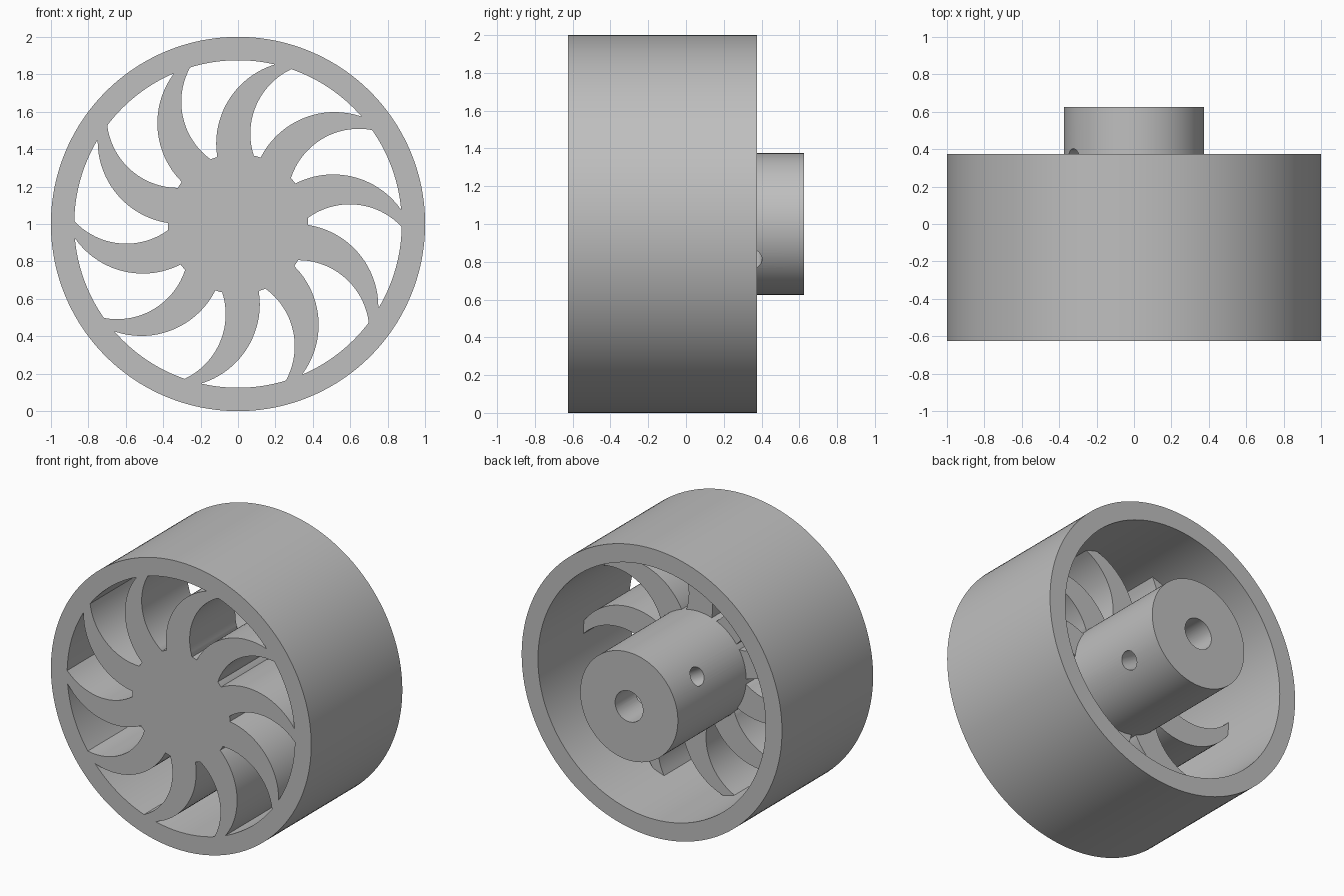
import bpy, bmesh
from math import radians, sin, cos, pi
from mathutils import Vector, Matrix

if "Cube" in bpy.data.objects:
    bpy.data.objects.remove(bpy.data.objects["Cube"], do_unlink=True)

FRONT, PLATE_BACK, RIM_BACK, HUB_BACK = -0.625, -0.125, 0.375, 0.625
RIM_R, INNER_R, HUB_R = 1.0, 0.875, 0.375
SPOKES = 10
STEP = 2 * pi / SPOKES
AXIS = Vector((0, 0, 1))  # wheel centre in x, y, z

grey = bpy.data.materials.new("plain_grey")
grey.use_nodes = True
grey.diffuse_color = (0.52, 0.52, 0.52, 1)
grey.node_tree.nodes["Principled BSDF"].inputs["Base Color"].default_value = grey.diffuse_color


def make_object(name, bm):
    bmesh.ops.recalc_face_normals(bm, faces=bm.faces)
    mesh = bpy.data.meshes.new(name)
    bm.to_mesh(mesh)
    bm.free()
    mesh.materials.append(grey)
    obj = bpy.data.objects.new(name, mesh)
    bpy.context.collection.objects.link(obj)
    return obj


def smooth(obj):
    bpy.ops.object.select_all(action='DESELECT')
    obj.select_set(True)
    bpy.context.view_layer.objects.active = obj
    bpy.ops.object.shade_smooth_by_angle(angle=radians(30))


def cylinder(name, radius, start, end, segments):
    """Cylinder between two points."""
    bm = bmesh.new()
    line = end - start
    place = Matrix.Translation((start + end) / 2) @ line.to_track_quat('Z', 'Y').to_matrix().to_4x4()
    bmesh.ops.create_cone(bm, cap_ends=True, segments=segments, radius1=radius,
                          radius2=radius, depth=line.length, matrix=place)
    return make_object(name, bm)


def cut(target, cutter):
    cutter.hide_render = True
    cutter.hide_viewport = True
    mod = target.modifiers.new("cut", 'BOOLEAN')
    mod.operation, mod.solver, mod.object = 'DIFFERENCE', 'EXACT', cutter


def apply_modifiers(obj):
    graph = bpy.context.evaluated_depsgraph_get()
    baked = bpy.data.meshes.new_from_object(obj.evaluated_get(graph))
    obj.modifiers.clear()
    obj.data = baked


def polar(r, degrees):
    return Vector((r * cos(radians(degrees)), r * sin(radians(degrees))))


def bowed(a, b, sagitta, steps=20):
    """Points on a circular arc from a to b, bulging to the left of a-b."""
    chord = b - a
    half = chord.length / 2
    radius = (half ** 2 + sagitta ** 2) / (2 * sagitta)
    normal = Vector((-chord.y, chord.x)).normalized()
    along = chord.normalized()
    points = []
    for i in range(steps + 1):
        t = half * (2 * i / steps - 1)
        rise = (radius ** 2 - t ** 2) ** 0.5 - (radius - sagitta)
        points.append((a + b) / 2 + along * t + normal * rise)
    return points


# Rim: rectangular section swept into a ring
bm = bmesh.new()
corners = [(INNER_R, FRONT), (RIM_R, FRONT), (RIM_R, RIM_BACK), (INNER_R, RIM_BACK)]
verts = [bm.verts.new((r, y, 1)) for r, y in corners]
edges = [bm.edges.new((verts[i - 1], verts[i])) for i in range(4)]
bmesh.ops.spin(bm, geom=verts + edges, cent=AXIS, axis=(0, 1, 0), angle=2 * pi,
               steps=160, use_merge=True)
bmesh.ops.remove_doubles(bm, verts=bm.verts, dist=0.0001)
smooth(make_object("rim", bm))

# Curved spokes: one outline between two bowed edges, repeated round the hub
trailing = bowed(polar(HUB_R, 3), polar(INNER_R, -3), 0.095)
leading = bowed(polar(HUB_R, 33.2), polar(INNER_R, 3), 0.109)
root = [polar(HUB_R - 0.01, 33.2 - 30.2 * i / 8) for i in range(9)]
tip = [polar(INNER_R + 0.01, -3 + 6 * i / 3) for i in range(4)]
outline = root + trailing + tip + leading[::-1]
bm = bmesh.new()
for k in range(SPOKES):
    turn = Matrix.Rotation(radians(2) + k * STEP, 2)
    ring = [turn @ p for p in outline]
    face = bm.faces.new([bm.verts.new((p.x, FRONT, p.y + 1)) for p in ring])
    extruded = bmesh.ops.extrude_face_region(bm, geom=[face], use_keep_orig=True)
    moved = [v for v in extruded["geom"] if isinstance(v, bmesh.types.BMVert)]
    bmesh.ops.translate(bm, verts=moved, vec=(0, PLATE_BACK - FRONT, 0))
smooth(make_object("spokes", bm))

# Hub with blind bore and a cross hole for the set screw
hub = cylinder("hub", HUB_R, AXIS + Vector((0, FRONT, 0)), AXIS + Vector((0, HUB_BACK, 0)), 120)
bore = cylinder("bore_cutter", 0.107, AXIS + Vector((0, PLATE_BACK, 0)),
                AXIS + Vector((0, HUB_BACK + 0.1, 0)), 48)
side = Vector((cos(radians(150)), 0, sin(radians(150)))) * 0.5
middle = AXIS + Vector((0, 0.34, 0))
screw = cylinder("screw_hole_cutter", 0.0625, middle - side, middle + side, 32)
cut(hub, bore)
cut(hub, screw)
apply_modifiers(hub)
smooth(hub)
